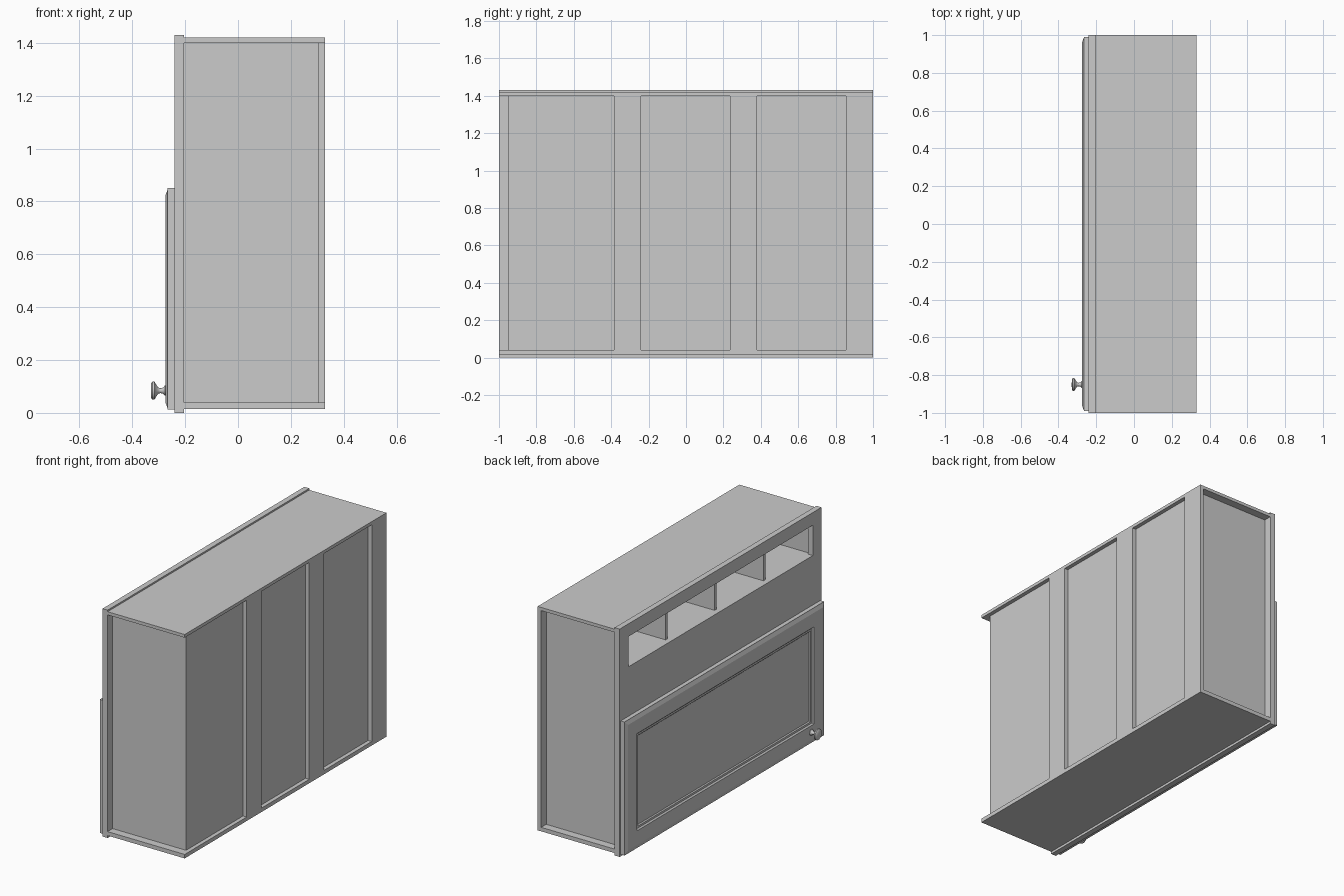
import bpy, bmesh, math
from mathutils import Matrix

if "Cube" in bpy.data.objects:
    bpy.data.objects.remove(bpy.data.objects["Cube"], do_unlink=True)

grey = bpy.data.materials.new("plain grey")
grey.use_nodes = True
grey.diffuse_color = (0.6, 0.6, 0.6, 1)
grey.node_tree.nodes["Principled BSDF"].inputs["Base Color"].default_value = (0.6, 0.6, 0.6, 1)


def finish(bm, name):
    bmesh.ops.recalc_face_normals(bm, faces=bm.faces)
    mesh = bpy.data.meshes.new(name)
    bm.to_mesh(mesh)
    bm.free()
    mesh.materials.append(grey)
    ob = bpy.data.objects.new(name, mesh)
    bpy.context.collection.objects.link(ob)
    return ob


def add_box(bm, x, y, z):
    """Add a box given its (min, max) on each axis."""
    size = [b - a for a, b in (x, y, z)]
    mid = [(a + b) / 2 for a, b in (x, y, z)]
    m = Matrix.Translation(mid) @ Matrix.Diagonal((*size, 1))
    return bmesh.ops.create_cube(bm, size=1, matrix=m)


def box(name, x, y, z):
    bm = bmesh.new()
    add_box(bm, x, y, z)
    return finish(bm, name)


FRONT, BACK = -0.205, 0.33      # carcass depth
INNER = 0.305                   # face of the recessed back panel
LOW, HIGH = 0.04, 1.40          # between bottom and top boards

# Carcass boards
box("bottom_board", (FRONT, BACK), (-1, 1), (0.015, LOW))
box("top_board", (FRONT, BACK), (-1, 1), (HIGH, 1.42))
box("back_panel", (INNER - 0.02, INNER), (-0.93, 0.93), (LOW, HIGH))
for name, s in (("right_side_panel", -1), ("left_side_panel", 1)):
    box(name, (FRONT, INNER), tuple(sorted((0.95 * s, 0.93 * s))), (LOW, HIGH))

# Upright battens on the back
for i, y in enumerate((-0.385, 0.235, 0.855)):
    box(f"back_batten_{i + 1}", (INNER, BACK), (y, y + 0.145), (LOW, HIGH))

# Pigeonhole shelf and dividers
box("pigeonhole_shelf", (FRONT, INNER - 0.02), (-0.93, 0.93), (1.14, 1.16))
for i in range(3):
    y = -0.485 + 0.485 * i
    box(f"pigeonhole_divider_{i + 1}", (FRONT, INNER - 0.02), (y - 0.01, y + 0.01), (1.16, HIGH))

# Face frame: stiles and rails around two openings
FX = (-0.24, FRONT)
box("frame_stile_right", FX, (-1, -0.915), (0, 1.43))
box("frame_stile_left", FX, (0.915, 1), (0, 1.43))
for name, z in (("bottom", (0, 0.08)), ("middle", (0.78, 1.16)), ("top", (1.35, 1.43))):
    box(f"frame_rail_{name}", FX, (-0.915, 0.915), z)

# Door: chamfered rim, flat rails, moulded step down to a sunken panel
bm = bmesh.new()
add_box(bm, (-0.266, -0.24), (-0.99, 0.99), (0.012, 0.85))
face = min(bm.faces, key=lambda f: f.calc_center_median().x)
for width, rise in ((0.004, 0), (0.022, 0.008), (0.088, 0), (0.008, -0.008),
                    (0.012, 0), (0.006, -0.006)):
    bmesh.ops.inset_region(bm, faces=[face], thickness=width, use_even_offset=True)
    for v in face.verts:
        v.co.x -= rise
finish(bm, "door")

# Turned knob
profile = [(-0.272, 0), (-0.272, 0.019), (-0.277, 0.019), (-0.283, 0.012), (-0.293, 0.009),
           (-0.302, 0.012), (-0.312, 0.027), (-0.316, 0.034), (-0.324, 0.034),
           (-0.329, 0.027), (-0.33, 0)]
bm = bmesh.new()
verts = [bm.verts.new((x, -0.85, 0.084 + r)) for x, r in profile]
edges = [bm.edges.new(pair) for pair in zip(verts, verts[1:])]
bmesh.ops.spin(bm, geom=verts + edges, cent=(0, -0.85, 0.084), axis=(1, 0, 0),
               angle=2 * math.pi, steps=24)
bmesh.ops.remove_doubles(bm, verts=bm.verts, dist=0.0002)
knob = finish(bm, "door_knob")
bpy.ops.object.select_all(action="DESELECT")
knob.select_set(True)
bpy.context.view_layer.objects.active = knob
bpy.ops.object.shade_smooth_by_angle(angle=math.radians(40))
